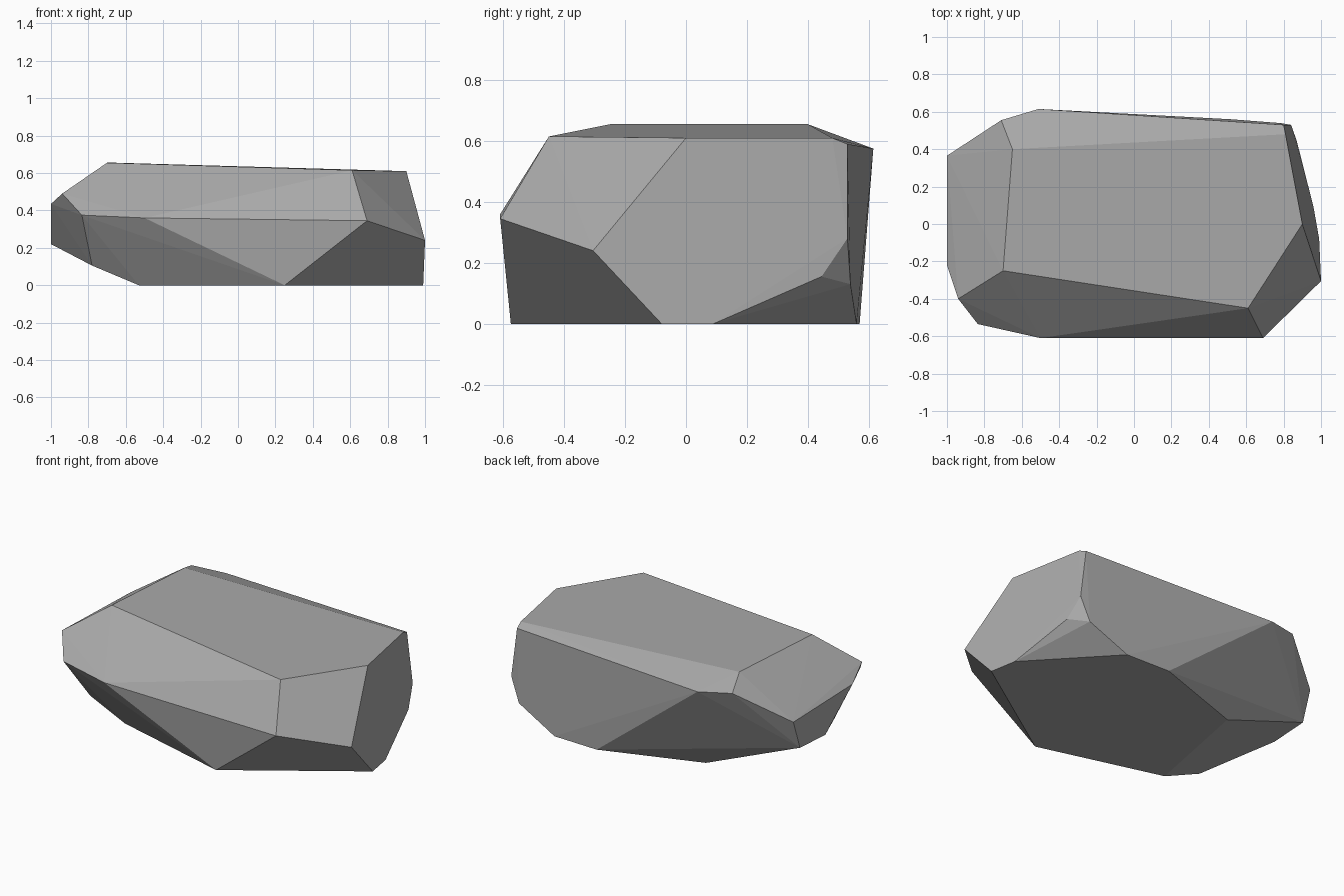
import bpy
import bmesh
import math

default_cube = bpy.data.objects.get("Cube")
if default_cube:
    bpy.data.objects.remove(default_cube, do_unlink=True)


def flat_material(name, colour):
    material = bpy.data.materials.new(name)
    material.use_nodes = True
    material.diffuse_color = colour
    shader = next(n for n in material.node_tree.nodes if n.type == "BSDF_PRINCIPLED")
    shader.inputs["Base Color"].default_value = colour
    return material


def faceted_stone(name, corner_rings, material):
    """Wrap a convex, flat-faced stone around rings of corner points."""
    bm = bmesh.new()
    for ring in corner_rings:
        for corner in ring:
            bm.verts.new(corner)
    hull = bmesh.ops.convex_hull(bm, input=bm.verts[:])
    loose = [v for v in hull["geom_interior"] + hull["geom_unused"]
             if isinstance(v, bmesh.types.BMVert)]
    bmesh.ops.delete(bm, geom=list(set(loose)), context="VERTS")
    # merge nearly coplanar triangles into broad chipped facets
    bmesh.ops.dissolve_limit(bm, angle_limit=math.radians(1), verts=bm.verts[:], edges=bm.edges[:])
    bmesh.ops.recalc_face_normals(bm, faces=bm.faces[:])
    mesh = bpy.data.meshes.new(name)
    bm.to_mesh(mesh)
    bm.free()
    mesh.materials.append(material)
    stone = bpy.data.objects.new(name, mesh)
    bpy.context.collection.objects.link(stone)
    return stone


# Gently sloping top facet
top_ring = [(-.7, -.25, .655), (.61, -.45, .615), (.9, 0, .61), (.81, .48, .61), (-.65, .4, .655)]

# Upper rim along the back
back_rim = [(.8, .53, .59), (-.51, .615, .575), (-.71, .555, .595)]

# Widest band: left end, front edge, right end
belt_ring = [(-1, .365, .42), (-1, -.22, .435), (-.94, -.4, .49), (-.835, -.535, .375),
             (-.5, -.61, .36), (.69, -.61, .345), (1, -.305, .24), (.84, .53, .28)]

# Chamfered lower corners
lower_ring = [(-.78, -.35, .105), (-1, .05, .22), (-1, .3, .235), (.87, .445, .155), (.78, .54, .13)]

# Flat underside
base_ring = [(-.53, -.36, 0), (.25, -.575, 0), (.99, -.08, 0), (.96, .09, 0),
             (.52, .56, 0), (.22, .57, 0), (-.39, .36, 0)]

stone_grey = flat_material("stone grey", (.4, .4, .4, 1))
faceted_stone("rock", [top_ring, back_rim, belt_ring, lower_ring, base_ring], stone_grey)
